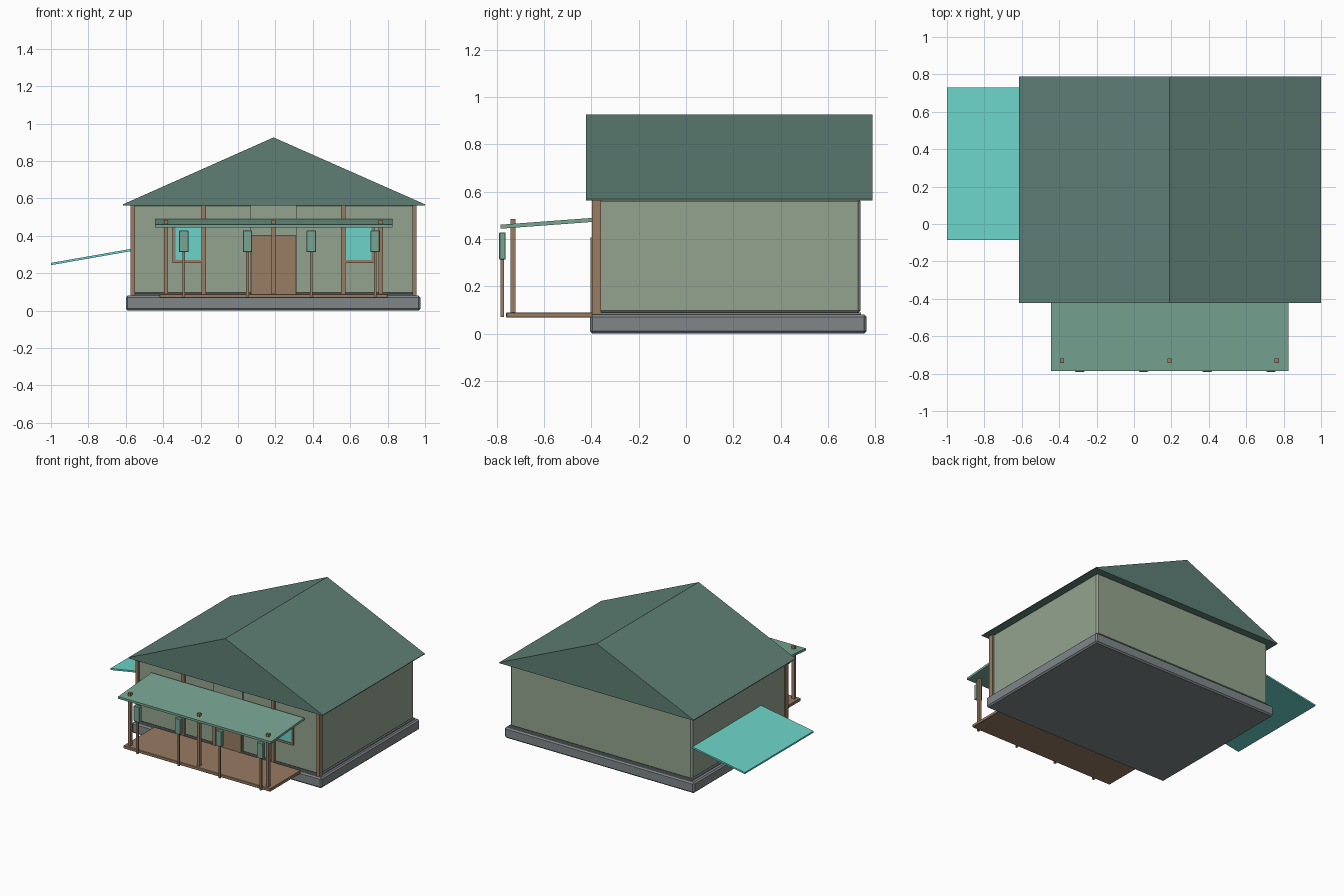
import bpy, bmesh, math
from mathutils import Vector

cube = bpy.data.objects.get("Cube")
if cube:
    bpy.data.objects.remove(cube)


def material(name, code):
    """Flat material from an sRGB hex code."""
    rgb = [int(code[i:i + 2], 16) / 255 for i in (0, 2, 4)]
    lin = [c / 12.92 if c < 0.04 else ((c + 0.055) / 1.055) ** 2.4 for c in rgb]
    m = bpy.data.materials.new(name)
    m.use_nodes = True
    m.diffuse_color = (*lin, 1)
    m.node_tree.nodes["Principled BSDF"].inputs["Base Color"].default_value = (*lin, 1)
    return m


ROOF = material("dark green roof", "5E7F75")
WALL = material("sage wall", "94A48F")
WOOD = material("brown wood", "987C63")
PORCH = material("light green", "78A694")
GLASS = material("cyan", "6CD4C8")
STONE = material("grey stone", "80878A")


def finish(name, bm, mat, bevel=0):
    bmesh.ops.recalc_face_normals(bm, faces=bm.faces)
    mesh = bpy.data.meshes.new(name)
    bm.to_mesh(mesh)
    bm.free()
    mesh.materials.append(mat)
    ob = bpy.data.objects.new(name, mesh)
    bpy.context.collection.objects.link(ob)
    if bevel:
        mod = ob.modifiers.new("bevel", "BEVEL")
        mod.width = bevel
        mod.segments = 1
    return ob


def box(name, x, y, z, mat, bevel=0):
    """Box from (min, max) pairs on each axis."""
    bm = bmesh.new()
    bmesh.ops.create_cube(bm, size=1)
    for v in bm.verts:
        v.co = [(a + b) / 2 + c * (b - a) for c, (a, b) in zip(v.co, (x, y, z))]
    return finish(name, bm, mat, bevel)


def prism(name, outline, axis, start, end, mat, bevel=0):
    """Extrude an outline of (horizontal, z) points along x or y."""
    bm = bmesh.new()
    place = (lambda h, z: (start, h, z)) if axis == "x" else (lambda h, z: (h, start, z))
    face = bm.faces.new([bm.verts.new(place(h, z)) for h, z in outline])
    out = bmesh.ops.extrude_face_region(bm, geom=[face])
    step = Vector((end - start, 0, 0) if axis == "x" else (0, end - start, 0))
    bmesh.ops.translate(bm, vec=step, verts=[g for g in out["geom"] if isinstance(g, bmesh.types.BMVert)])
    return finish(name, bm, mat, bevel)


MID = 0.19  # centre line of the house


def pair(near, far, side):
    """Mirrored x range about the house centre line."""
    return tuple(sorted((MID + side * near, MID + side * far)))


# House body
box("foundation", (-0.6, 0.975), (-0.405, 0.763), (0, 0.08), STONE, 0.01)
box("floor_slab", (-0.57, 0.95), (-0.385, 0.74), (0.075, 0.09), STONE)
box("walls", (-0.565, 0.945), (-0.38, 0.738), (0.085, 0.57), WALL, 0.012)
prism("roof", [(-0.615, 0.563), (-0.615, 0.568), (MID, 0.926), (1.0, 0.568), (1.0, 0.563)],
      "y", -0.422, 0.788, ROOF)

# Front wall timber and windows
for side, word in ((-1, "right"), (1, "left")):
    box("corner_post_" + word, pair(0.742, 0.765, side), (-0.397, -0.36), (0.08, 0.565), WOOD)
    box("wall_stud_" + word, pair(0.362, 0.386, side), (-0.397, -0.375), (0.08, 0.565), WOOD)
    box("window_glass_" + word, pair(0.38, 0.53, side), (-0.386, -0.378), (0.265, 0.46), GLASS)
    box("window_side_" + word, pair(0.525, 0.54, side), (-0.392, -0.375), (0.255, 0.475), WOOD)
    for z, part in ((0.255, "sill"), (0.46, "head")):
        box("window_" + part + "_" + word, pair(0.38, 0.54, side), (-0.392, -0.375), (z, z + 0.015), WOOD)

# Entrance
box("entry_panel", pair(-0.123, 0.123, 1), (-0.393, -0.375), (0.08, 0.565), WALL)
box("door", pair(-0.095, 0.095, 1), (-0.398, -0.38), (0.085, 0.39), WOOD)
for side, word in ((-1, "right"), (1, "left")):
    box("door_jamb_" + word, pair(0.092, 0.118, side), (-0.404, -0.38), (0.085, 0.385), WOOD)
box("door_head", pair(-0.118, 0.118, 1), (-0.404, -0.38), (0.385, 0.405), WOOD)

# Porch
box("porch_deck", (-0.42, 0.8), (-0.76, -0.395), (0.067, 0.09), WOOD, 0.003)
prism("porch_roof", [(-0.785, 0.443), (-0.392, 0.472), (-0.392, 0.489), (-0.785, 0.46)],
      "x", -0.445, 0.825, PORCH)
for i, x in enumerate((-0.385, MID, 0.763)):
    box("porch_post_%d" % i, (x - 0.011, x + 0.011), (-0.742, -0.72), (0.08, 0.485), WOOD)

# Row of lanterns on thin poles
for i in range(4):
    x = -0.29 + i * 0.341
    box("lantern_pole_%d" % i, (x - 0.007, x + 0.007), (-0.783, -0.769), (0.07, 0.32), WOOD)
    box("lantern_%d" % i, (x - 0.025, x + 0.025), (-0.79, -0.762), (0.312, 0.428), PORCH, 0.003)

# Sloping side awning
prism("side_awning", [(-1, 0.243), (-0.56, 0.32), (-0.56, 0.332), (-1, 0.255)],
      "y", -0.085, 0.73, GLASS)
